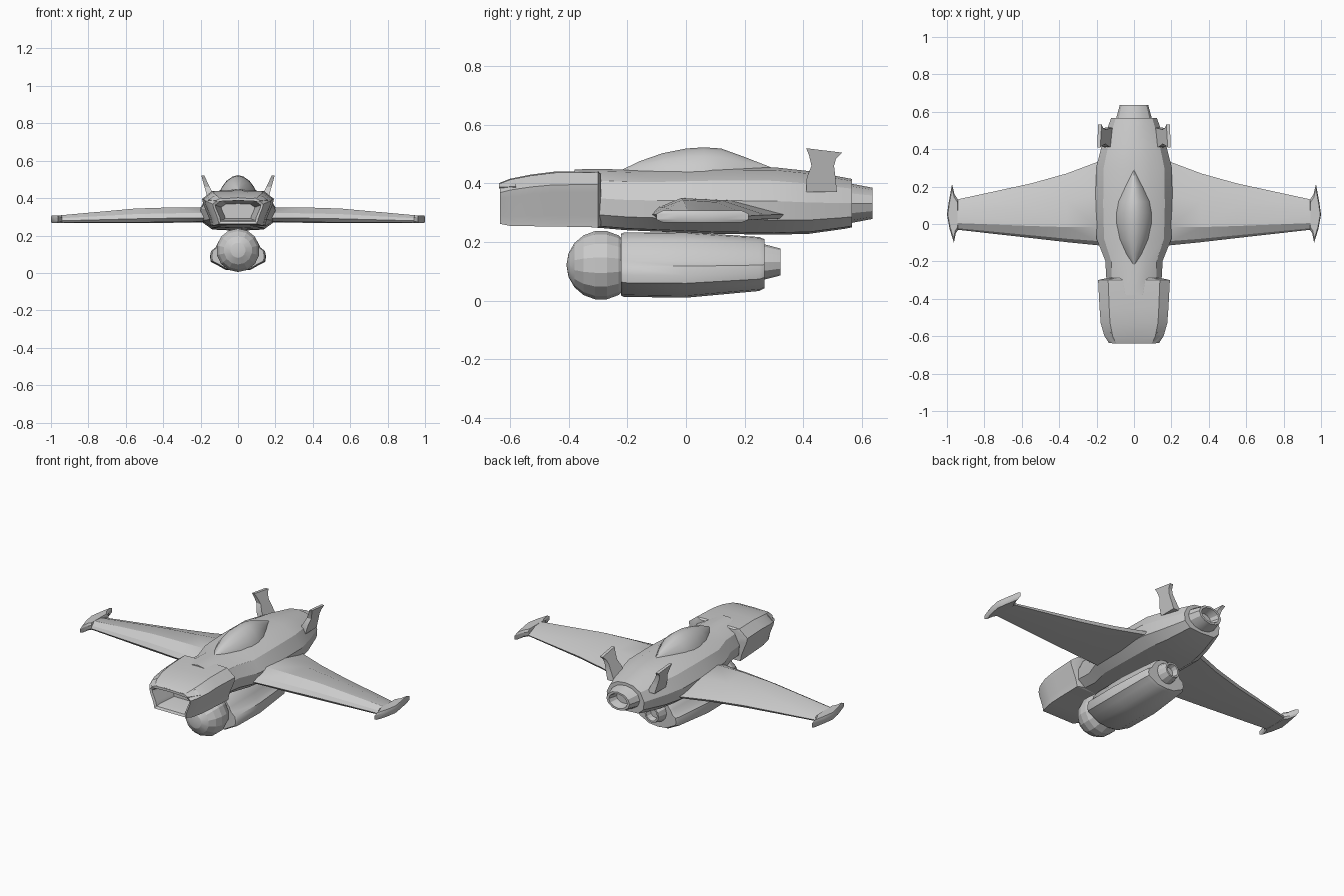
import bpy, bmesh, math

def finish(name, bm, angle=25):
    bmesh.ops.recalc_face_normals(bm, faces=bm.faces)
    me = bpy.data.meshes.new(name)
    bm.to_mesh(me)
    bm.free()
    ob = bpy.data.objects.new(name, me)
    bpy.context.collection.objects.link(ob)
    bpy.ops.object.select_all(action='DESELECT')
    ob.select_set(True)
    bpy.context.view_layer.objects.active = ob
    bpy.ops.object.shade_smooth_by_angle(angle=math.radians(angle))
    return ob

def loft(name, rings, angle=25):
    """Skin closed rings of equal length and cap both ends."""
    bm = bmesh.new()
    vs = [[bm.verts.new(p) for p in r] for r in rings]
    n = len(rings[0])
    for a, b in zip(vs, vs[1:]):
        for i in range(n):
            j = (i + 1) % n
            bm.faces.new((a[i], a[j], b[j], b[i]))
    bm.faces.new(vs[0])
    bm.faces.new(vs[-1])
    return finish(name, bm, angle)

def section(half, y, w, bottom, top):
    """Mirror a unit half-profile and scale it to one station along y."""
    full = half + [(-x, z) for x, z in half[-2:0:-1]]
    return [(x * w, y, bottom + z * (top - bottom)) for x, z in full]

def body(name, half, stations, angle=25):
    return loft(name, [section(half, *s) for s in stations], angle)

def mirror(ob):
    m = ob.modifiers.new('mirror', 'MIRROR')
    m.use_axis = (True, False, False)

def nozzle(name, z, rings, squash=1.0, sides=12):
    loft(name, [[(r * math.cos(2 * math.pi * i / sides), y,
                  z + squash * r * math.sin(2 * math.pi * i / sides))
                 for i in range(sides)] for y, r in rings])

# main hull: (y, half width, bottom, top)
HULL = [(0, 1), (.42, .96), (.8, .8), (1, .5), (.97, .22), (.68, .03), (0, 0)]
body('hull', HULL, [
    (-.38, .11, .255, .448), (-.28, .15, .247, .449), (-.2, .152, .24, .447),
    (-.08, .2, .235, .448), (.1, .206, .228, .455), (.3, .203, .225, .455),
    (.42, .172, .228, .442), (.54, .132, .245, .42), (.567, .122, .25, .415)])

# nose with hollow intake: starts at the back wall of the recess
NOSE = [(0, 1), (.72, .98), (1, .76), (.97, .62), (.8, .2), (.76, 0), (0, 0)]
body('nose', NOSE, [
    (-.5, .09, .29, .37), (-.6, .115, .282, .385), (-.628, .122, .275, .39),
    (-.635, .135, .262, .402), (-.6, .158, .255, .416), (-.53, .178, .254, .43),
    (-.45, .184, .253, .44), (-.3, .192, .25, .442), (-.29, .15, .255, .435)])

# overhanging top lip of the intake
body('intake_lip', [(0, 1), (.8, .9), (1, .3), (.95, 0), (0, .3)],
     [(-.638, .118, .382, .4), (-.58, .16, .378, .416)])

# canopy
CANOPY = [(0, 1), (.3, .92), (.62, .68), (.88, .32), (1, 0), (0, -.1)]
body('canopy', CANOPY, [
    (-.225, .004, .435, .443), (-.16, .045, .43, .475), (-.08, .08, .43, .503),
    (0, .098, .425, .519), (.06, .1, .425, .523), (.12, .09, .425, .519),
    (.2, .052, .43, .49), (.29, .005, .44, .455)], 35)

# hull nozzle with hollow end
nozzle('main_nozzle', .332, [(.55, .1), (.57, .094), (.636, .076),
                             (.636, .06), (.585, .045)], .7)

# wings: (x, front y, rear y, bottom, top)
FOIL = [(0, .3), (.05, .62), (.22, 1), (.6, .9), (1, .3), (.97, .12), (.5, 0), (.06, .05)]
wing = [(.14, -.12, .35, .27, .35), (.2, -.113, .33, .27, .35), (.36, -.097, .27, .268, .35),
        (.55, -.075, .217, .266, .344), (.95, -.03, .13, .266, .308)]
mirror(loft('wing', [[(x, a + u * (b - a), lo + v * (hi - lo)) for u, v in FOIL]
                     for x, a, b, lo, hi in wing]))

# flared wing tips
TIP = [(.94, -.03), (.953, -.05), (.963, -.1), (.985, -.03), (1, .05),
       (.99, .12), (.973, .213), (.96, .16), (.94, .13)]
mirror(loft('wing_tip', [
    [(.97 + (x - .97) * s, .05 + (y - .05) * s, z) for x, y in TIP]
    for z, s in ((.266, .85), (.276, 1), (.297, 1), (.308, .85))]))

# outward leaning tail fins: side outline in (y, z)
FIN = [(.41, .37), (.515, .37), (.51, .42), (.505, .46), (.512, .485), (.532, .505),
       (.41, .52), (.42, .495), (.428, .46), (.412, .42)]
mirror(loft('tail_fin', [
    [(.135 + (z - .38) * .38 + side * (.022 - (z - .38) * .1), y, z) for y, z in FIN]
    for side in (-1, 1)]))

# slung pod
POD = [(0, 1), (.25, .98), (.5, .88), (.7, .7), (.8, .56), (.96, .48), (1, .34),
       (.97, .22), (.74, .14), (.45, .03), (0, 0)]
body('pod', POD, [(-.222, .14, .018, .228), (-.212, .148, .013, .232), (0, .15, .01, .234),
                  (.25, .132, .033, .217), (.267, .122, .042, .21)], 40)
nozzle('pod_nozzle', .132, [(.25, .062), (.268, .06), (.322, .046),
                            (.322, .036), (.29, .028)])

# faceted ball at the front of the pod
bm = bmesh.new()
bmesh.ops.create_uvsphere(bm, u_segments=14, v_segments=9, radius=.118)
for v in bm.verts:
    x, y, z = v.co
    v.co = (x, z - .29, y + .121)
finish('pod_ball', bm, 15)
